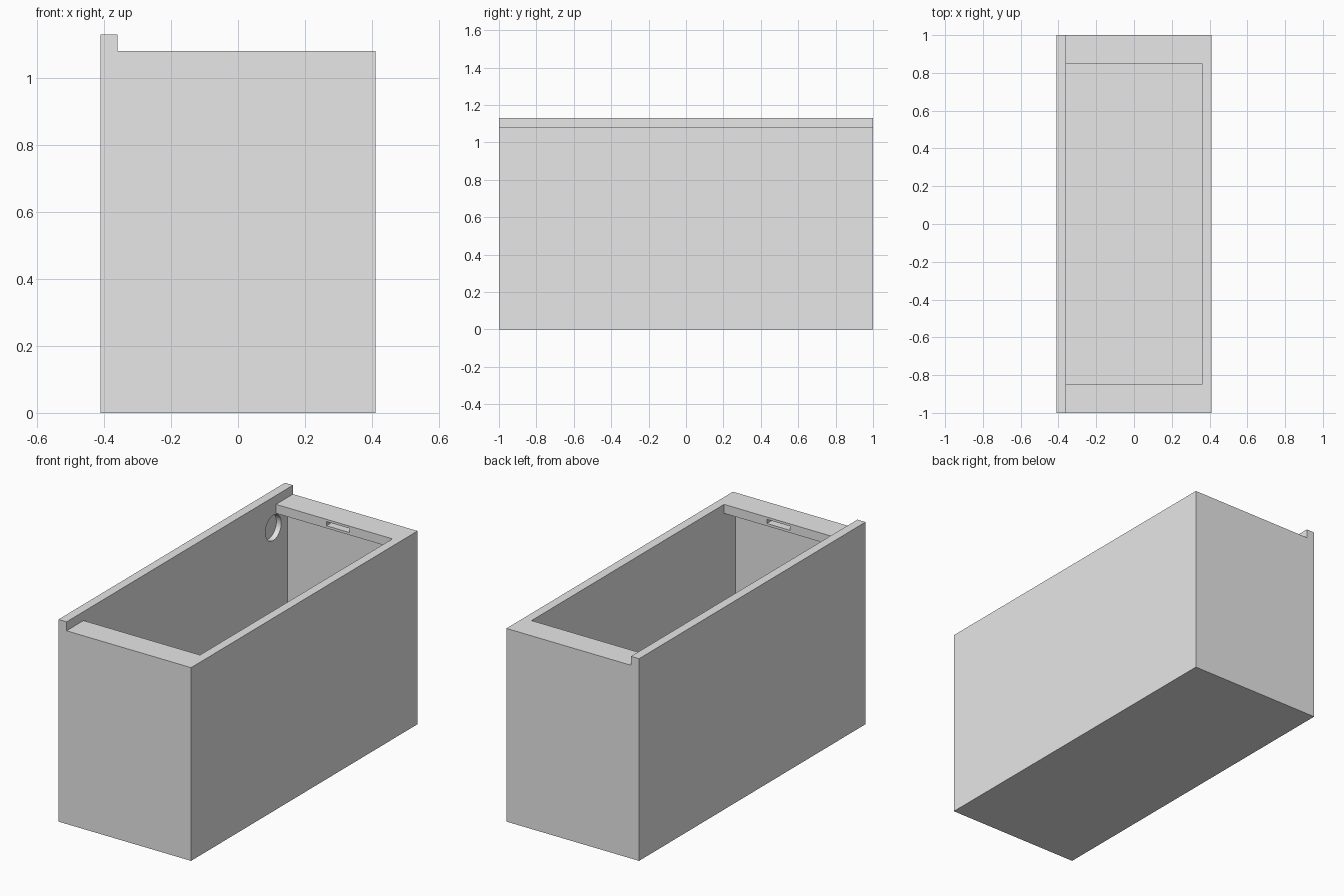
import bpy, bmesh
from math import radians
from mathutils import Matrix

cube = bpy.data.objects.get("Cube")
if cube:
    bpy.data.objects.remove(cube, do_unlink=True)

HALF_W, HALF_L = 0.41, 1.0      # outer half width and half length
WALL = 0.05
RIM, TALL = 1.08, 1.13          # rim height, raised wall height
IN_X, IN_Y = HALF_W - WALL, HALF_L - WALL
LIP_Y, LIP_Z = 0.85, RIM - WALL

grey = bpy.data.materials.new("light grey")
grey.use_nodes = True
grey.diffuse_color = (0.8, 0.8, 0.8, 1)
grey.node_tree.nodes["Principled BSDF"].inputs["Base Color"].default_value = (0.8, 0.8, 0.8, 1)


def finish(name, bm):
    bmesh.ops.recalc_face_normals(bm, faces=bm.faces)
    mesh = bpy.data.meshes.new(name)
    bm.to_mesh(mesh)
    bm.free()
    mesh.materials.append(grey)
    obj = bpy.data.objects.new(name, mesh)
    bpy.context.collection.objects.link(obj)
    return obj


def prism(name, profile, x0, x1):
    """Extrude a (y, z) outline from x0 to x1."""
    bm = bmesh.new()
    face = bm.faces.new([bm.verts.new((x0, y, z)) for y, z in profile])
    new = bmesh.ops.extrude_face_region(bm, geom=[face])["geom"]
    verts = [g for g in new if isinstance(g, bmesh.types.BMVert)]
    bmesh.ops.translate(bm, verts=verts, vec=(x1 - x0, 0, 0))
    return finish(name, bm)


def box(name, x0, x1, y0, y1, z0, z1):
    return prism(name, [(y0, z0), (y1, z0), (y1, z1), (y0, z1)], x0, x1)


def disc(name, x0, x1, y, z, radius):
    bm = bmesh.new()
    turn = Matrix.Translation(((x0 + x1) / 2, y, z)) @ Matrix.Rotation(radians(90), 4, "Y")
    bmesh.ops.create_cone(bm, cap_ends=True, segments=48, radius1=radius,
                          radius2=radius, depth=x1 - x0, matrix=turn)
    return finish(name, bm)


def cut(target, cutter):
    cutter.hide_render = True
    mod = target.modifiers.new("cut", "BOOLEAN")
    mod.operation = "DIFFERENCE"
    mod.solver = "EXACT"
    mod.object = cutter
    bpy.context.view_layer.objects.active = target
    bpy.ops.object.modifier_apply(modifier=mod.name)
    bpy.data.objects.remove(cutter, do_unlink=True)


# Outer block
body = box("box_body", -HALF_W, HALF_W, -HALF_L, HALF_L, 0, TALL)

# Cavity, narrower at the top so that a lip overhangs each end
half = [(IN_Y, WALL), (IN_Y, LIP_Z), (LIP_Y, LIP_Z), (LIP_Y, 1.4)]
outline = half + [(-y, z) for y, z in reversed(half)]
cut(body, prism("cavity_cutter", outline, -IN_X, IN_X))

# Lower the rim everywhere except along the raised side wall
cut(body, box("rim_cutter", -IN_X, 0.6, -1.2, 1.2, RIM, 1.5))

# Slot in each end lip and round recess in the raised wall near each end
for side in (-1, 1):
    y0, y1 = sorted((side * 0.8, side * 0.91))
    cut(body, box("slot_cutter", -0.048, 0.095, y0, y1, 1.044, 1.067))
    cut(body, disc("recess_cutter", -0.39, -0.3, side * 0.826, 0.958, 0.07))

# Smooth only the round recesses
bpy.ops.object.select_all(action="DESELECT")
body.select_set(True)
bpy.context.view_layer.objects.active = body
bpy.ops.object.shade_smooth_by_angle(angle=radians(30))
